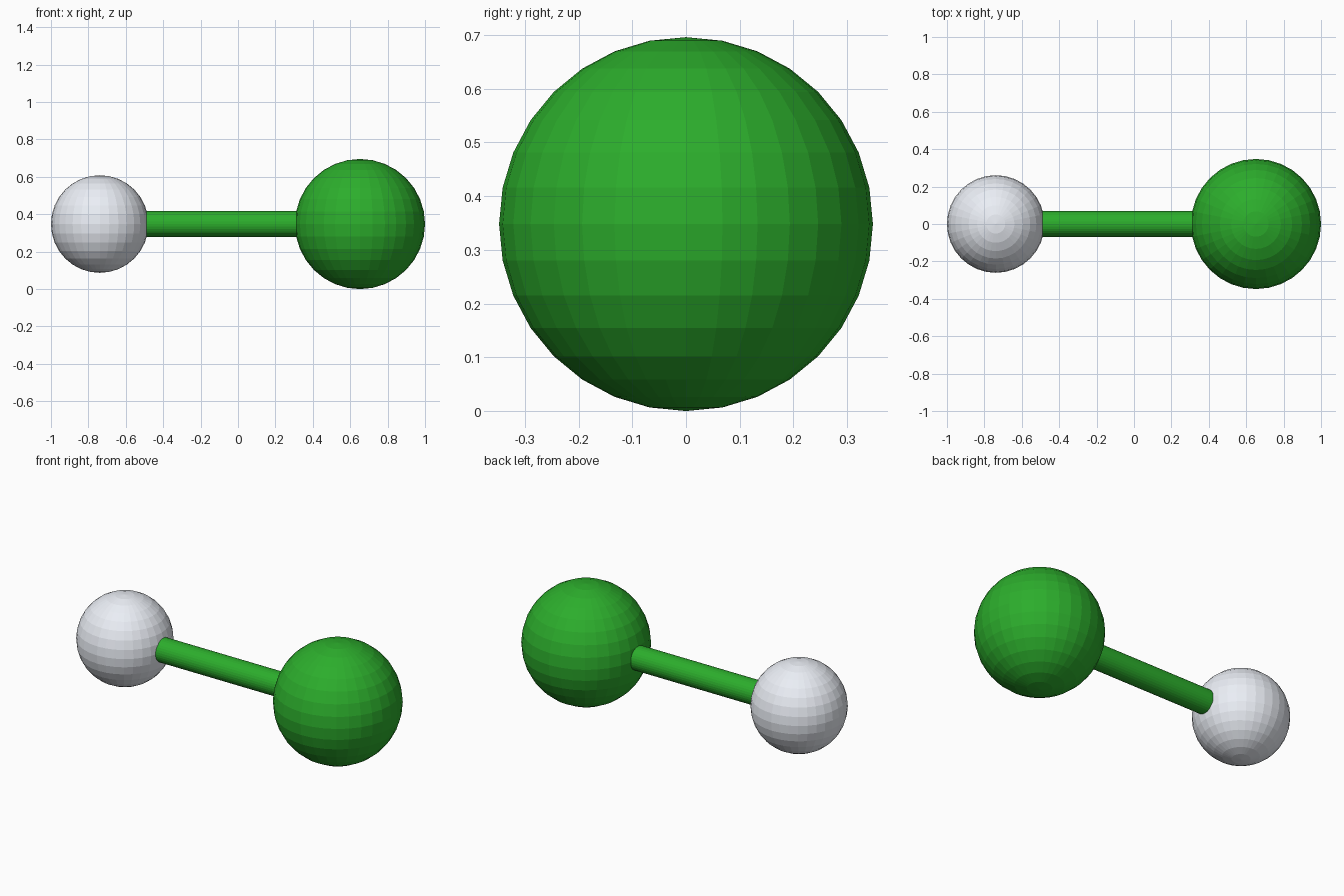
import bpy
import math

if "Cube" in bpy.data.objects:
    bpy.data.objects.remove(bpy.data.objects["Cube"])

R = 2 / 5.75            # large ball radius; other sizes follow from it
SMALL_R = 0.75 * R
ROD_R = 0.2 * R
X_SMALL = -1 + SMALL_R
X_LARGE = 1 - R


def material(name, color):
    mat = bpy.data.materials.new(name)
    mat.diffuse_color = (*color, 1)
    mat.use_nodes = True
    mat.node_tree.nodes["Principled BSDF"].inputs["Base Color"].default_value = mat.diffuse_color
    return mat


def ball(name, x, radius, mat):
    bpy.ops.mesh.primitive_uv_sphere_add(segments=32, ring_count=16,
                                         radius=radius, location=(x, 0, R))
    obj = bpy.context.object
    obj.name = name
    obj.data.materials.append(mat)


green = material("green", (0.025, 0.42, 0.025))
white = material("white", (0.83, 0.86, 0.92))

# Two faceted balls
ball("small_ball", X_SMALL, SMALL_R, white)
ball("large_ball", X_LARGE, R, green)

# Connecting rod, running from centre to centre
bpy.ops.mesh.primitive_cylinder_add(vertices=32, radius=ROD_R,
                                    depth=X_LARGE - X_SMALL,
                                    location=((X_SMALL + X_LARGE) / 2, 0, R),
                                    rotation=(0, math.pi / 2, 0))
rod = bpy.context.object
rod.name = "connecting_rod"
rod.data.materials.append(green)
